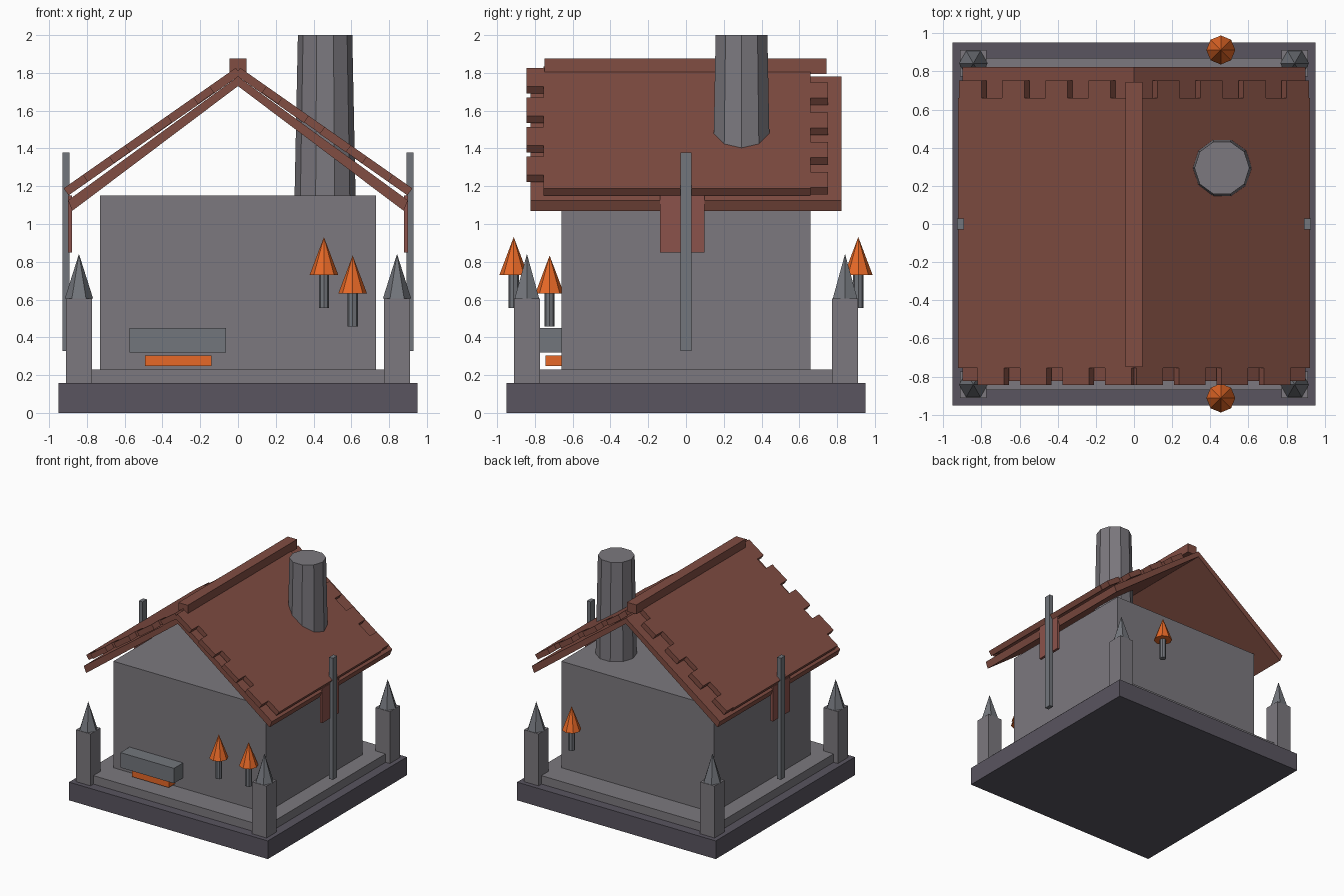
import bpy, bmesh
from math import sin, cos, pi

if "Cube" in bpy.data.objects:
    bpy.data.objects.remove(bpy.data.objects["Cube"])


def material(name, rgb):
    m = bpy.data.materials.new(name)
    m.diffuse_color = (*rgb, 1)
    m.use_nodes = True
    m.node_tree.nodes["Principled BSDF"].inputs["Base Color"].default_value = m.diffuse_color
    return m


ROOF = material("roof_brown", (0.22, 0.075, 0.055))
TRIM = material("trim_red", (0.26, 0.085, 0.07))
ORANGE = material("orange", (0.80, 0.14, 0.02))
DARK = material("dark_stone", (0.10, 0.09, 0.115))
STONE = material("stone", (0.20, 0.19, 0.21))
METAL = material("metal", (0.17, 0.18, 0.20))


def loft(name, lower, upper, mat):
    """Solid between two matching rings of points."""
    bm = bmesh.new()
    a = [bm.verts.new(p) for p in lower]
    b = [bm.verts.new(p) for p in upper]
    n = len(a)
    bm.faces.new(a)
    bm.faces.new(b)
    for i in range(n):
        j = (i + 1) % n
        bm.faces.new((a[i], a[j], b[j], b[i]))
    bmesh.ops.remove_doubles(bm, verts=bm.verts, dist=1e-5)
    bmesh.ops.recalc_face_normals(bm, faces=bm.faces)
    me = bpy.data.meshes.new(name)
    bm.to_mesh(me)
    bm.free()
    me.materials.append(mat)
    ob = bpy.data.objects.new(name, me)
    bpy.context.collection.objects.link(ob)
    return ob


def box(name, x0, x1, y0, y1, z0, z1, mat):
    ring = [(x0, y0), (x1, y0), (x1, y1), (x0, y1)]
    return loft(name, [(x, y, z0) for x, y in ring], [(x, y, z1) for x, y in ring], mat)


def frustum(name, x, y, z0, z1, r0, r1, sides, mat, turn=0.0):
    def ring(r, z):
        return [(x + r * cos(turn + 2 * pi * i / sides),
                 y + r * sin(turn + 2 * pi * i / sides), z) for i in range(sides)]
    return loft(name, ring(r0, z0), ring(max(r1, 0.0005), z1), mat)


def slab(name, profile, y0, y1, side, mat):
    return loft(name, [(side * x, y0, z) for x, z in profile],
                [(side * x, y1, z) for x, z in profile], mat)


# Stepped base and house body
box("base", -0.95, 0.95, -0.95, 0.95, 0, 0.157, DARK)
box("base_step", -0.87, 0.87, -0.87, 0.87, 0.157, 0.23, STONE)
box("house_body", -0.73, 0.73, -0.66, 0.66, 0.23, 1.15, STONE)

# Corner posts with pointed hexagonal caps
for sx in (-1, 1):
    for sy in (-1, 1):
        x, y = sx * 0.842, sy * 0.842
        box("corner_post", x - 0.069, x + 0.069, y - 0.069, y + 0.069, 0.157, 0.605, STONE)
        frustum("post_cap", x, y, 0.605, 0.84, 0.075, 0, 6, METAL)


# Roof: lower boards, upper shingle layer and toothed edges on both slopes
def top_z(x):
    return 1.835 - 0.70 * x


def shingle(a, b):
    return [(a, top_z(a)), (b, top_z(b)),
            (b - 0.026, top_z(b) - 0.037), (a - 0.026, top_z(a) - 0.037)]


for s in (-1, 1):
    slab("roof_board", [(0, 1.78), (0.90, 1.125), (0.877, 1.07), (0, 1.73)], -0.822, 0.822, s, ROOF)
    slab("roof_shingles", [(0, 1.835), (0.923, top_z(0.923)),
                           (0.897, top_z(0.923) - 0.037), (0, 1.785)], -0.755, 0.66, s, ROOF)
    for k in range(4):
        a = 0.012 + 0.223 * k
        slab("front_shingle", shingle(a, a + 0.14), -0.845, -0.755, s, ROOF)
        a = 0.122 + 0.226 * k
        slab("back_shingle", shingle(a, a + 0.117), 0.66, 0.752, s, ROOF)
    # Hanging eave panel and side pole
    xs = sorted((s * 0.878, s * 0.90))
    box("eave_panel", *xs, -0.137, 0.097, 0.85, 1.15, TRIM)
    xs = sorted((s * 0.892, s * 0.928))
    box("side_pole", *xs, -0.029, 0.029, 0.327, 1.378, METAL)
box("roof_ridge", -0.045, 0.045, -0.75, 0.743, 1.795, 1.875, ROOF)

# Ten-sided tapered chimney
frustum("chimney", 0.461, 0.294, 1.13, 2.0, 0.162, 0.144, 10, STONE)

# Lanterns: thin stem with an orange octagonal cone
for x, y, z in ((0.455, -0.912, 0.555), (0.455, 0.912, 0.555), (0.607, -0.722, 0.457)):
    frustum("lantern_stem", x, y, z, z + 0.18, 0.027, 0.027, 8, METAL)
    frustum("lantern_cone", x, y, z + 0.175, z + 0.375, 0.076, 0, 8, ORANGE)

# Front box and the glowing tray below it
box("front_box", -0.575, -0.063, -0.785, -0.645, 0.32, 0.45, METAL)
box("front_tray", -0.492, -0.14, -0.745, -0.645, 0.248, 0.303, ORANGE)
